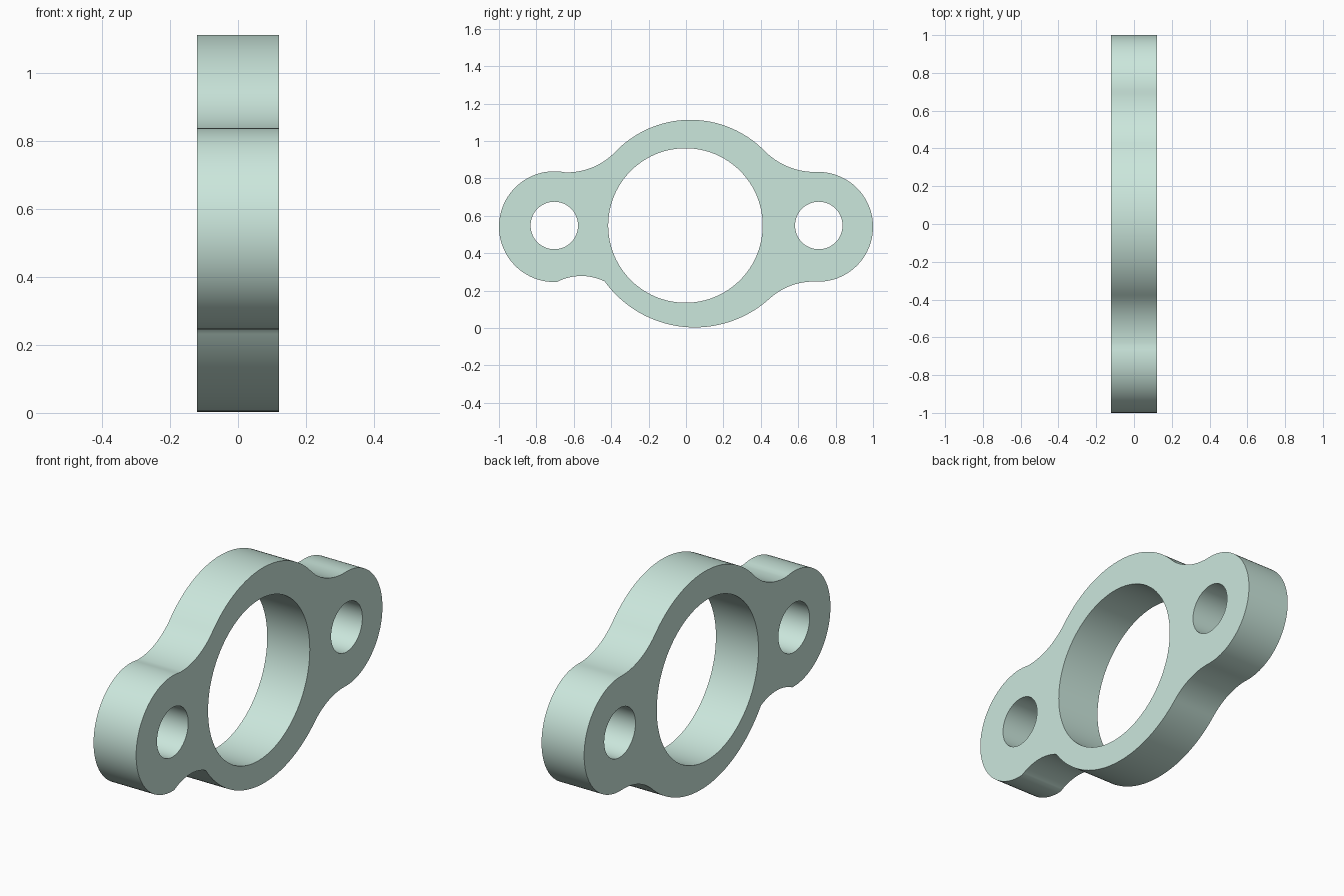
import bpy, bmesh
from math import cos, sin, pi, atan2, tau
from mathutils import Matrix, Vector

if "Cube" in bpy.data.objects:
    bpy.data.objects.remove(bpy.data.objects["Cube"])

HALF = 0.121  # half thickness along x


def arc(a, m, b, n):
    """Points on the arc from a through m to b, leaving b out."""
    (ax, ay), (mx, my), (bx, by) = a, m, b
    d = 2 * (ax * (my - by) + mx * (by - ay) + bx * (ay - my))
    a2, m2, b2 = ax*ax + ay*ay, mx*mx + my*my, bx*bx + by*by
    cx = (a2 * (my - by) + m2 * (by - ay) + b2 * (ay - my)) / d
    cy = (a2 * (bx - mx) + m2 * (ax - bx) + b2 * (mx - ax)) / d
    r = ((ax - cx) ** 2 + (ay - cy) ** 2) ** 0.5
    t0 = atan2(ay - cy, ax - cx)
    tm = (atan2(my - cy, mx - cx) - t0) % tau
    t1 = (atan2(by - cy, bx - cx) - t0) % tau
    if tm > t1:
        t1 -= tau
    return [(cx + r * cos(t0 + t1 * i / n), cy + r * sin(t0 + t1 * i / n)) for i in range(n)]


def circle(cy, cz, r, n):
    return [(cy + r * cos(tau * i / n), cz + r * sin(tau * i / n)) for i in range(n)]


# Outline in (y, z), clockwise from the top left of the ring: (start, middle) of each arc
stations = [
    ((-0.376, 0.944), (0.02, 1.113), 40),    # ring top
    ((0.415, 0.952), (0.531, 0.869), 16),    # top right fillet
    ((0.69, 0.834), (1.0, 0.542), 48),       # right ear
    ((0.69, 0.248), (0.560, 0.226), 16),     # bottom right fillet
    ((0.448, 0.158), (0.045, 0.003), 48),    # ring bottom
    ((-0.435, 0.249), (-0.558, 0.278), 16),  # bottom left fillet
    ((-0.69, 0.246), (-1.0, 0.540), 48),     # left ear
    ((-0.645, 0.832), (-0.500, 0.859), 16),  # top left fillet
]
outline = []
for i, (start, mid, n) in enumerate(stations):
    outline += arc(start, mid, stations[(i + 1) % len(stations)][0], n)

# Bore and the two bolt holes
loops = [outline,
         circle(-0.003, 0.548, 0.413, 96),
         circle(-0.704, 0.548, 0.127, 48),
         circle(0.710, 0.548, 0.127, 48)]

bm = bmesh.new()
edges = []
for loop in loops:
    vs = [bm.verts.new((-HALF, y, z)) for y, z in loop]
    edges += [bm.edges.new((vs[i - 1], vs[i])) for i in range(len(vs))]
bmesh.ops.triangle_fill(bm, use_beauty=True, use_dissolve=False, edges=edges, normal=(1, 0, 0))
ext = bmesh.ops.extrude_face_region(bm, geom=bm.faces[:], use_keep_orig=True)
bmesh.ops.translate(bm, vec=(2 * HALF, 0, 0),
                    verts=[g for g in ext["geom"] if isinstance(g, bmesh.types.BMVert)])
bmesh.ops.recalc_face_normals(bm, faces=bm.faces[:])
mesh = bpy.data.meshes.new("flange_plate")
bm.to_mesh(mesh)
bm.free()
plate = bpy.data.objects.new("flange_plate", mesh)
bpy.context.collection.objects.link(plate)

# Pale green finish
mat = bpy.data.materials.new("pale_green")
mat.diffuse_color = (0.60, 0.80, 0.72, 1)
mat.use_nodes = True
mat.node_tree.nodes["Principled BSDF"].inputs["Base Color"].default_value = mat.diffuse_color
mesh.materials.append(mat)

bpy.context.view_layer.objects.active = plate
plate.select_set(True)
bpy.ops.object.shade_smooth_by_angle(angle=pi / 6)
